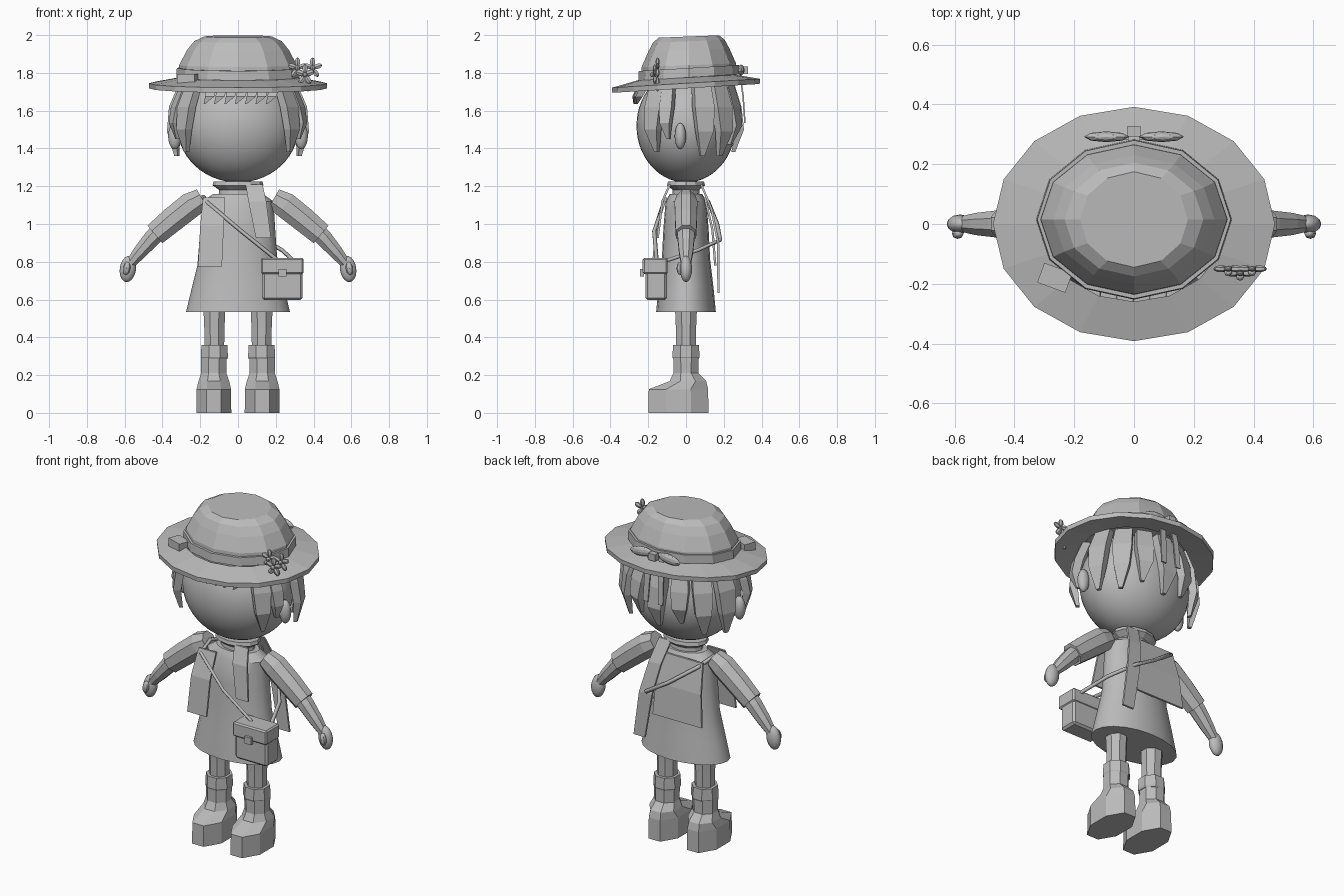
import bpy, bmesh, math
from mathutils import Vector, Matrix

if "Cube" in bpy.data.objects:
    bpy.data.objects.remove(bpy.data.objects["Cube"])

GREY = bpy.data.materials.new("plain_grey")
GREY.diffuse_color = (0.5, 0.5, 0.5, 1)
GREY.use_nodes = True
GREY.node_tree.nodes["Principled BSDF"].inputs["Base Color"].default_value = GREY.diffuse_color


def finish(name, bm, smooth=None):
    bmesh.ops.recalc_face_normals(bm, faces=bm.faces[:])
    me = bpy.data.meshes.new(name)
    bm.to_mesh(me)
    bm.free()
    me.materials.append(GREY)
    ob = bpy.data.objects.new(name, me)
    bpy.context.collection.objects.link(ob)
    if smooth:
        bpy.ops.object.select_all(action='DESELECT')
        ob.select_set(True)
        bpy.context.view_layer.objects.active = ob
        bpy.ops.object.shade_smooth_by_angle(angle=math.radians(smooth))
    return ob


def loft(name, rings, smooth=None, closed=False):
    """Skin a list of point rings; cap the ends, or join last to first."""
    bm = bmesh.new()
    vs = [[bm.verts.new(p) for p in r] for r in rings]
    n = len(vs[0])
    pairs = list(zip(vs, vs[1:])) + ([(vs[-1], vs[0])] if closed else [])
    for a, b in pairs:
        for i in range(n):
            j = (i + 1) % n
            bm.faces.new((a[i], a[j], b[j], b[i]))
    if not closed:
        bm.faces.new(vs[0])
        bm.faces.new(vs[-1])
    return finish(name, bm, smooth)


def ring(rx, ry, z, n, cx=0, cy=0, tilt=0, turn=0):
    out = []
    for i in range(n):
        a = 2 * math.pi * (i + turn) / n
        y = cy + ry * math.sin(a)
        out.append((cx + rx * math.cos(a), y, z + tilt * y))
    return out


def tube(name, stations, n=8, flat=1.0, smooth=None):
    """Tube lying in the xz plane; stations are (x, y, z, radius)."""
    rings = []
    for i, (x, y, z, r) in enumerate(stations):
        p, q = stations[max(i - 1, 0)], stations[min(i + 1, len(stations) - 1)]
        d = Vector((q[0] - p[0], 0, q[2] - p[2])).normalized()
        side = Vector((-d.z, 0, d.x))
        rings.append([Vector((x, y, z)) + side * r * math.cos(a)
                      + Vector((0, r * flat * math.sin(a), 0))
                      for a in [2 * math.pi * (k + .5) / n for k in range(n)]])
    return loft(name, rings, smooth)


def strip(name, stations, thick=.012):
    """Flat cloth hanging down; stations are (x left, x right, y, z)."""
    return loft(name, [[(a, y - thick / 2, z), (b, y - thick / 2, z),
                        (b, y + thick / 2, z), (a, y + thick / 2, z)]
                       for a, b, y, z in stations])


def ball(name, c, r, u=24, v=16, rot=0, smooth=40):
    bm = bmesh.new()
    bmesh.ops.create_uvsphere(bm, u_segments=u, v_segments=v, radius=1)
    bm.transform(Matrix.Translation(c) @ Matrix.Rotation(rot, 4, 'Y')
                 @ Matrix.Diagonal((*r, 1)))
    return finish(name, bm, smooth)


def box(name, c, s, rot=0, bevel=0):
    bm = bmesh.new()
    bmesh.ops.create_cube(bm, size=1)
    bm.transform(Matrix.Translation(c) @ Matrix.Rotation(rot, 4, 'Z')
                 @ Matrix.Diagonal((*s, 1)))
    if bevel:
        bmesh.ops.bevel(bm, geom=bm.edges[:], offset=bevel, segments=1, affect='EDGES')
    return finish(name, bm)


# Head and ears
ball("head", (0, 0, 1.52), (.322, .262, .30), 40, 28, smooth=60)
for s in (-1, 1):
    ball("ear", (s * .335, -.03, 1.465), (.035, .03, .07), 12, 10)

# Hat: brim, crown, band
T = .06
loft("hat_brim", [ring(.31, .26, 1.775, 16, tilt=T), ring(.472, .392, 1.745, 16, tilt=T),
                  ring(.47, .39, 1.718, 16, tilt=T), ring(.31, .26, 1.74, 16, tilt=T)],
     closed=True)
crown = [(.315, .255, 1.755), (.312, .25, 1.84), (.27, .215, 1.92),
         (.232, .19, 1.967), (.18, .16, 1.992)]
loft("hat_crown", [ring(rx, ry, z, 12, cy=.015, tilt=.04) for rx, ry, z in crown])
loft("hat_band", [ring(rx, ry, z, 12, cy=.015, tilt=T) for rx, ry, z in
                  ((.31, .25, 1.775), (.327, .268, 1.775), (.324, .265, 1.825), (.305, .245, 1.825))],
     closed=True)

# Bow with tails at the back of the hat
box("bow_knot", (0, .31, 1.815), (.045, .035, .04))
for s in (-1, 1):
    ball("bow_loop", (s * .092, .292, 1.815), (.076, .018, .028), 8, 6, s * .12, None)
    strip("bow_tail", [(s * .035 - .017, s * .035 + .017, .285, 1.80),
                       (s * .045 - .018, s * .045 + .018, .302, 1.68),
                       (s * .05 - .016, s * .05 + .016, .312, 1.535)], .008)

# Flowers on the hat
for fx, fy, fz in ((.315, -.15, 1.825), (.395, -.15, 1.825), (.355, -.165, 1.79)):
    ball("flower_centre", (fx, fy - .012, fz), (.013, .013, .013), 8, 6, 0, None)
    for k in range(5):
        a = math.pi / 2 + k * 2 * math.pi / 5
        ball("petal", (fx + .028 * math.cos(a), fy, fz + .032 * math.sin(a)),
             (.016, .011, .024), 6, 5, math.pi / 2 - a, None)
ball("flower_stem", (.37, -.15, 1.74), (.012, .012, .04), 6, 5, 0, None)


# Hair locks hanging round the head
def lock(deg, tip, w):
    a = math.radians(deg)
    t = Vector((-math.sin(a), math.cos(a), 0))
    d = Vector((math.cos(a), math.sin(a), 0))
    rings = []
    for rx, ry, z, k, th in ((.295, .235, 1.74, .85, .022), (.345, .27, 1.62, 1, .024),
                             (.362, .285, (1.62 + tip) / 2, .8, .022), (.345, .25, tip, .2, .01)):
        c = Vector((rx * math.cos(a), ry * math.sin(a), z))
        rings.append([c + t * (w * k * i) + d * (th * j)
                      for i, j in ((-1, -1), (1, -1), (1, 1), (-1, 1))])
    loft("hair_lock", rings)


for deg, tip, w in ((-38, 1.38, .05), (-22, 1.45, .035), (20, 1.36, .055),
                    (45, 1.36, .055), (67, 1.42, .05)):
    lock(deg, tip, w)
    lock(180 - deg, tip, w)
lock(90, 1.38, .055)
box("hair_tuft", (-.265, -.18, 1.765), (.10, .07, .06), -.35)

# Short fringe under the brim
for i in range(7):
    x = -.15 + i * .055
    y = -.25 + .5 * x * x
    loft("fringe", [[(x + dx * k + sh, y + dy * k + oy, z) for dx, dy in
                     ((-1, -.8), (1, -.8), (1, .8), (-1, .8))]
                    for k, sh, oy, z in ((.027, .01, .01, 1.72), (.024, 0, -.015, 1.675),
                                         (.004, -.028, -.025, 1.635))])

# Neck, collar and dress
loft("neck", [ring(.07, .06, z, 10) for z in (1.1, 1.26)], 40)
loft("collar", [ring(.105, .075, 1.135, 12), ring(.10, .07, 1.18, 12),
                ring(.135, .10, 1.205, 12), ring(.13, .095, 1.225, 12)])
loft("dress", [ring(rx, ry, z, 20) for rx, ry, z in
               ((.275, .158, .535), (.245, .146, .66), (.208, .128, .81), (.197, .12, .97),
                (.188, .108, 1.12), (.13, .085, 1.16))], 35)

# Arms, hands, legs and boots
for s in (-1, 1):
    tube("sleeve", [(s * .19, 0, 1.135, .06), (s * .25, 0, 1.10, .074),
                    (s * .345, 0, 1.025, .072), (s * .44, 0, .945, .066)], flat=.88)
    tube("forearm", [(s * .40, 0, .98, .05), (s * .455, 0, .925, .048),
                     (s * .52, 0, .85, .04), (s * .57, 0, .79, .028)])
    ball("hand", (s * .583, 0, .762), (.043, .032, .07), 12, 10, s * -.15)
    ball("thumb", (s * .59, -.032, .765), (.02, .018, .036), 8, 6, s * -.15)
    X = s * .125
    loft("leg", [ring(r, r, z, 8, X, turn=.5) for r, z in
                 ((.055, .30), (.058, .45), (.065, .60))])
    loft("boot", [ring(rx, ry, z, 8, X + s * .003, cy, turn=.5) for rx, ry, cy, z in
                  ((.10, .172, -.04, 0), (.099, .17, -.04, .125), (.088, .105, .01, .168),
                   (.072, .072, 0, .21), (.073, .073, 0, .30))])
    loft("boot_cuff", [ring(r, r, z, 8, X, turn=.5) for r, z in
                       ((.073, .285), (.078, .295), (.074, .36), (.055, .36))])

# Cape panels and scarf ends
strip("front_panel", [(-.185, -.07, -.105, 1.14), (-.20, -.075, -.155, .99), (-.212, -.085, -.175, .775)])
strip("back_panel", [(-.185, .09, .10, 1.14), (-.20, .10, .14, .97), (-.215, .11, .155, .78)])
strip("scarf_front", [(.04, .13, -.085, 1.21), (.055, .15, -.125, 1.12), (.095, .175, -.15, .925)])
strip("scarf_back", [(.04, .12, .08, 1.21), (.07, .15, .135, 1.08), (.105, .19, .17, .90),
                     (.15, .225, .172, .635)])

# Shoulder bag
box("bag", (.235, -.158, .70), (.215, .115, .205), bevel=.012)
box("bag_flap", (.235, -.163, .778), (.226, .132, .085), bevel=.008)
box("bag_clasp", (.235, -.233, .742), (.042, .022, .042))
cu = bpy.data.curves.new("bag_strap", 'CURVE')
cu.dimensions = '3D'
cu.bevel_depth = .011
cu.bevel_resolution = 0
path = [(.22, -.155, .80), (.02, -.168, .96), (-.165, -.118, 1.115), (-.185, 0, 1.145),
        (-.165, .118, 1.12), (0, .165, 1.0), (.14, .182, .915), (.235, .06, .86), (.30, -.12, .80)]
sp = cu.splines.new('POLY')
sp.points.add(len(path) - 1)
for p, co in zip(sp.points, path):
    p.co = (*co, 1)
cu.materials.append(GREY)
strap = bpy.data.objects.new("bag_strap", cu)
bpy.context.collection.objects.link(strap)
